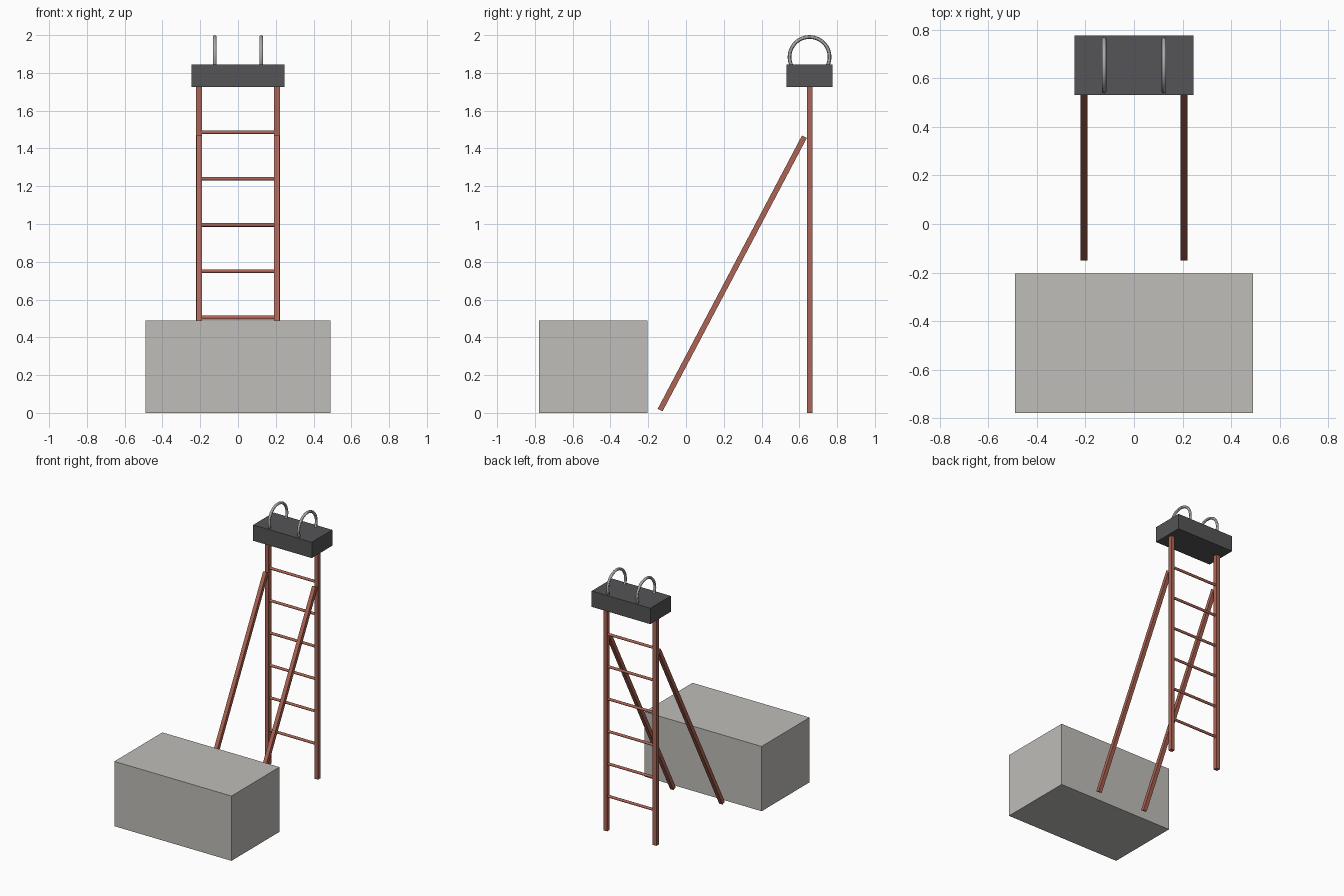
import bpy
from math import pi, atan2, hypot

if "Cube" in bpy.data.objects:
    bpy.data.objects.remove(bpy.data.objects["Cube"])


def material(name, rgb):
    m = bpy.data.materials.new(name)
    m.diffuse_color = (*rgb, 1)
    m.use_nodes = True
    m.node_tree.nodes["Principled BSDF"].inputs["Base Color"].default_value = m.diffuse_color
    return m


WOOD = material("red_wood", (0.42, 0.13, 0.09))
DARK = material("dark_metal", (0.09, 0.09, 0.095))
STONE = material("stone", (0.52, 0.51, 0.48))
STEEL = material("steel", (0.4, 0.4, 0.41))


def box(name, centre, size, mat, tilt=0):
    bpy.ops.mesh.primitive_cube_add(size=1, location=centre, rotation=(tilt, 0, 0))
    ob = bpy.context.object
    ob.name, ob.scale = name, size
    ob.data.materials.append(mat)
    return ob


# base block and top cap
box("base_block", (0, -0.491, 0.245), (0.98, 0.574, 0.49), STONE)
box("top_block", (0, 0.654, 1.784), (0.49, 0.245, 0.12), DARK)

# braces lean from the floor up to the posts
y0, z0, y1, z1 = -0.137, 0.015, 0.627, 1.462
brace_length = hypot(y1 - y0, z1 - z0)
brace_tilt = -atan2(y1 - y0, z1 - z0)

for side, s in (("left", -1), ("right", 1)):
    box(f"{side}_post", (s * 0.206, 0.655, 0.865), (0.031, 0.031, 1.73), WOOD)
    box(f"{side}_brace", (s * 0.205, (y0 + y1) / 2, (z0 + z1) / 2),
        (0.029, 0.029, brace_length), WOOD, brace_tilt)
    # handle ring sunk into the top block
    bpy.ops.mesh.primitive_torus_add(
        major_radius=0.106, minor_radius=0.0098, major_segments=48, minor_segments=12,
        location=(s * 0.123, 0.654, 1.884), rotation=(0, pi / 2, 0))
    ring = bpy.context.object
    ring.name = f"{side}_handle"
    ring.data.materials.append(STEEL)
    bpy.ops.object.shade_smooth_by_angle()

# rungs
for i in range(6):
    bpy.ops.mesh.primitive_cylinder_add(
        vertices=16, radius=0.0098, depth=0.443,
        location=(0, 0.655, 0.26 + 0.245 * i), rotation=(0, pi / 2, 0))
    rung = bpy.context.object
    rung.name = f"rung_{i + 1}"
    rung.data.materials.append(WOOD)
    bpy.ops.object.shade_smooth_by_angle()
